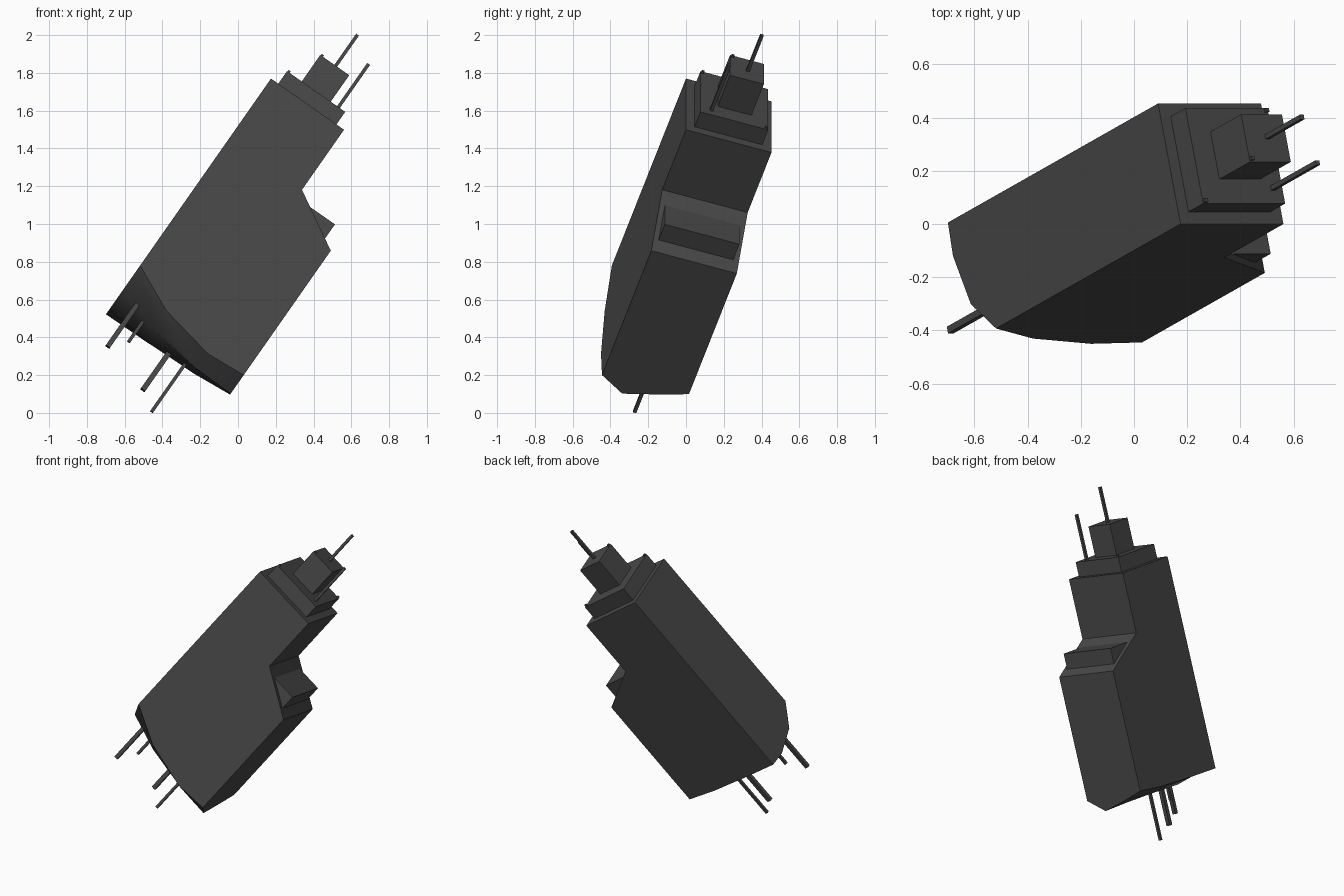
import bpy, bmesh, math
from mathutils import Matrix, Vector

if "Cube" in bpy.data.objects:
    bpy.data.objects.remove(bpy.data.objects["Cube"])

# Tilted local frame: a = width, b = depth (front is negative), h = along the long axis
s, c = math.sin(math.radians(35)), math.cos(math.radians(35))
t, k = math.sin(math.radians(18)), math.cos(math.radians(18))
A, B, H = Vector((c, 0, -s)), Vector((-s * t, k, -c * t)), Vector((s * k, t, c * k))
FRAME = Matrix((A, B, H)).transposed().to_4x4()

grey = bpy.data.materials.new("dark grey")
grey.diffuse_color = (0.065, 0.065, 0.065, 1)
grey.use_nodes = True
grey.node_tree.nodes["Principled BSDF"].inputs["Base Color"].default_value = grey.diffuse_color


def finish(bm, name):
    bmesh.ops.recalc_face_normals(bm, faces=bm.faces)
    bm.transform(FRAME)
    me = bpy.data.meshes.new(name)
    bm.to_mesh(me)
    bm.free()
    me.materials.append(grey)
    ob = bpy.data.objects.new(name, me)
    bpy.context.collection.objects.link(ob)
    return ob


def box(name, a, b, h):
    bm = bmesh.new()
    size = [r[1] - r[0] for r in (a, b, h)]
    mid = [(r[1] + r[0]) / 2 for r in (a, b, h)]
    bmesh.ops.create_cube(bm, size=1, matrix=Matrix.Translation(mid) @ Matrix.Diagonal((*size, 1)))
    return finish(bm, name)


def rod(name, a, b, h0, h1, w):
    return box(name, (a - w / 2, a + w / 2), (b - w / 2, b + w / 2), (h0, h1))


# Main hull: notched slab with a bulging underside
a_rows = (-0.872, -0.622, -0.311, -0.09)
b_rows = (-0.479, -0.34, -0.133, -0.003)
under = ((0.204, 0.082, 0.018, 0.035),
         (0.075, 0.0, -0.042, -0.046),
         (0.02, -0.01, -0.005, 0.015),
         (0.027, 0.03, 0.04, 0.06))
bm = bmesh.new()
grid = [[bm.verts.new((a, b, h)) for a, h in zip(a_rows, row)] for b, row in zip(b_rows, under)]
for i in range(3):
    for j in range(3):
        bm.faces.new((grid[i][j], grid[i][j + 1], grid[i + 1][j + 1], grid[i + 1][j]))
outline = ((-0.09, 0.88), (-0.40, 1.066), (-0.40, 1.474), (-0.872, 1.474))
front = [bm.verts.new((a, b_rows[0], h)) for a, h in outline]
back = [bm.verts.new((a, b_rows[-1], h)) for a, h in outline]
bm.faces.new(grid[0] + front)
bm.faces.new(grid[-1] + back)
for i in range(3):
    bm.faces.new((front[i], front[i + 1], back[i + 1], back[i]))
bm.faces.new([r[-1] for r in grid] + [back[0], front[0]])
bm.faces.new([r[0] for r in grid] + [back[3], front[3]])
hull = finish(bm, "hull")
bpy.context.view_layer.objects.active = hull
hull.select_set(True)
bpy.ops.object.shade_smooth_by_angle(angle=math.radians(30))

# Stepped tower on the top end
box("lower_step", (-0.825, -0.449), (-0.431, -0.054), (1.46, 1.575))
box("upper_block", (-0.730, -0.543), (-0.335, -0.147), (1.56, 1.786))

# Block set into the slanted notch
box("notch_block", (-0.42, -0.152), (-0.45, -0.035), (0.84, 1.023))

# Corner lamps
for n, (a, b, h) in enumerate(((-0.815, -0.42, 1.575), (-0.458, -0.065, 1.575), (-0.72, -0.322, 1.786))):
    rod(f"corner_lamp_{n}", a, b, h - 0.005, h + 0.012, 0.014)

# Antennas above and below
for n, (a, b, h0, h1, w) in enumerate((
        (-0.63, -0.236, 1.77, 2.027, 0.018), (-0.493, -0.37, 1.56, 1.885, 0.018),
        (-0.766, -0.345, -0.227, 0.12, 0.026), (-0.69, -0.29, -0.12, 0.1, 0.018),
        (-0.482, -0.166, -0.254, 0.1, 0.028), (-0.378, -0.179, -0.329, 0.1, 0.018))):
    rod(f"antenna_{n}", a, b, h0, h1, w)
